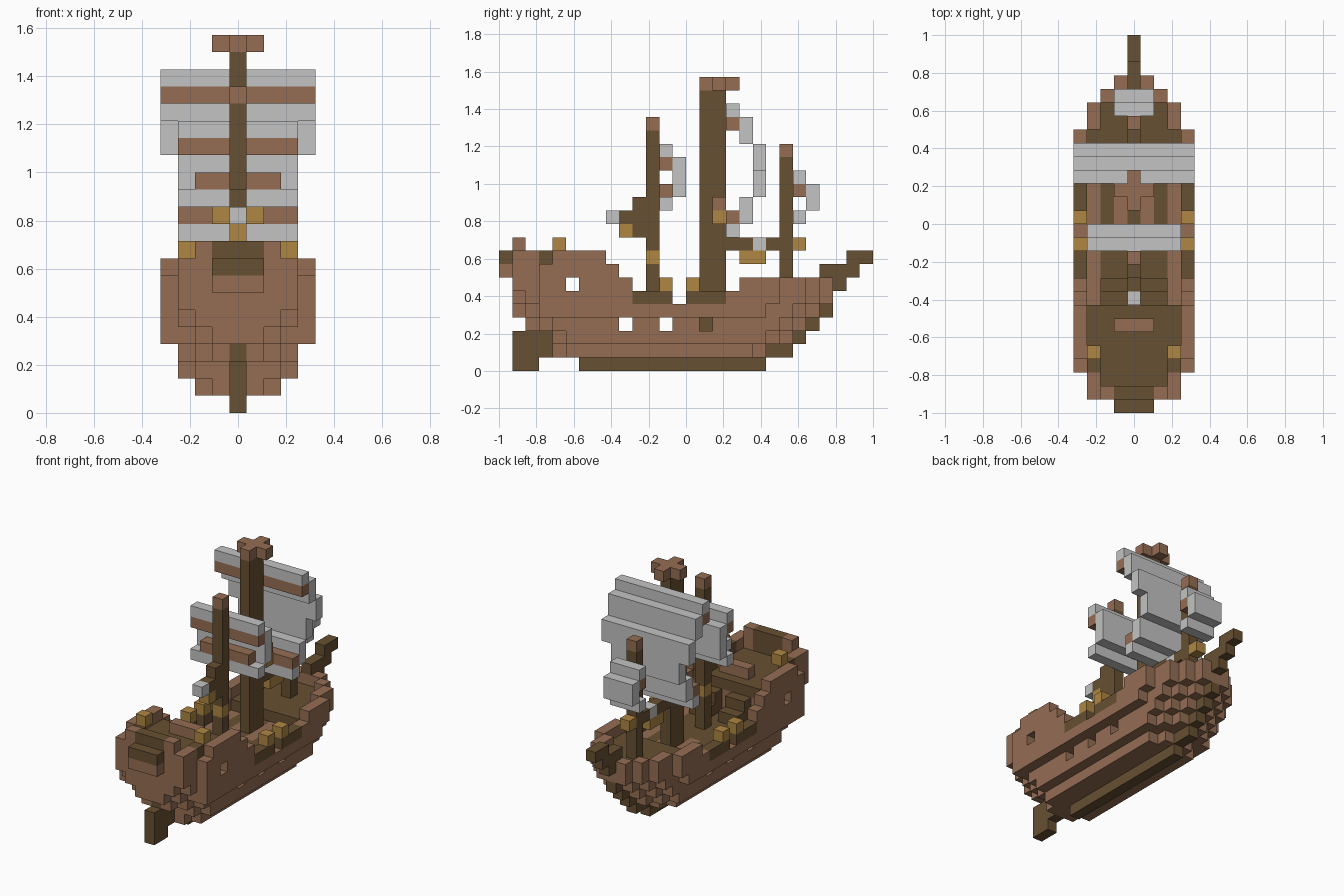
import bpy
import bmesh

if "Cube" in bpy.data.objects:
    bpy.data.objects.remove(bpy.data.objects["Cube"])

U = 2 / 28  # edge of one block


def make_material(name, rgb):
    mat = bpy.data.materials.new(name)
    mat.use_nodes = True
    colour = (*rgb, 1)
    mat.diffuse_color = colour
    bsdf = mat.node_tree.nodes["Principled BSDF"]
    bsdf.inputs["Base Color"].default_value = colour
    bsdf.inputs["Roughness"].default_value = 0.9
    return mat


WOOD, DARK, GOLD, CLOTH = range(4)
MATERIALS = [
    make_material("wood", (0.30, 0.155, 0.088)),
    make_material("dark_wood", (0.136, 0.080, 0.032)),
    make_material("brass", (0.43, 0.24, 0.055)),
    make_material("sail_cloth", (0.54, 0.55, 0.54)),
]

# The six directions of a block, each with two in-plane axes
SIDES = [(axis, sign) for axis in range(3) for sign in (-1, 1)]


def build(name, cells):
    """Skin a set of coloured blocks with their outer faces only."""
    bm = bmesh.new()
    cache = {}

    def vert(key):
        if key not in cache:
            i, j, k = key
            cache[key] = bm.verts.new(((i - 0.5) * U, j * U - 1, k * U))
        return cache[key]

    for cell, colour in cells.items():
        for axis, sign in SIDES:
            other = list(cell)
            other[axis] += sign
            if tuple(other) in cells:
                continue
            a, b = (axis + 1) % 3, (axis + 2) % 3
            loop = []
            for da, db in ((0, 0), (1, 0), (1, 1), (0, 1)):
                p = list(cell)
                p[axis] += sign > 0
                p[a] += da
                p[b] += db
                loop.append(vert(tuple(p)))
            face = bm.faces.new(loop if sign > 0 else loop[::-1])
            face.material_index = colour
    mesh = bpy.data.meshes.new(name)
    bm.to_mesh(mesh)
    bm.free()
    for mat in MATERIALS:
        mesh.materials.append(mat)
    obj = bpy.data.objects.new(name, mesh)
    bpy.context.collection.objects.link(obj)
    return obj


def fill(cells, half, js, ks, colour, start=0):
    """Mirrored box of blocks: start <= |i| <= half, inclusive j and k ranges."""
    for i in range(-half, half + 1):
        if abs(i) >= start:
            for j in range(js[0], js[1] + 1):
                for k in range(ks[0], ks[1] + 1):
                    cells[i, j, k] = colour


# Hull outline: beam, stern start and bow end of every layer
BEAM = [0, 2, 3, 3, 4, 4, 4, 4, 4]
STERN = [6, 3, 3, 2, 1, 1, 1, 0, 0]
BOW = [19, 20, 22, 23, 24, 24, 24, 24, 24]
STERN_TAPER = [[0], [0, 1], [0, 2], [1, 2, 3], [1, 2], [2, 3], [3, 3],
               [1, 3, 3], [1, 3, 3]]
BOW_TAPER = [0, 1, 2, 3, 3]


def width(j, k):
    if not STERN[k] <= j <= BOW[k]:
        return -1
    w = BEAM[k]
    s = j - STERN[k]
    if s < len(STERN_TAPER[k]):
        w = min(w, STERN_TAPER[k][s])
    d = BOW[k] - j + (k > 4)
    if k and d < len(BOW_TAPER):
        w = min(w, BOW_TAPER[d])
    return w


def rail_top(j):
    for limit, top in ((7, 8), (8, 7), (9, 6), (16, 4), (17, 5)):
        if j <= limit:
            return top
    return 6


# Hull shell with decks
hull = {}
for k in range(9):
    for j in range(28):
        w = width(j, k)
        if w < 0 or k > rail_top(j):
            continue
        for i in range(-w, w + 1):
            inside = abs(i) < w and abs(i) <= min(width(j - 1, k), width(j + 1, k))
            colour = WOOD
            if k == 0 or (k < 5 and j == BOW[k]) or (k < 4 and j == STERN[k] and i == 0):
                colour = DARK
            elif inside and k > 2:
                deck = k == 4 or (k == 7 and j <= 7) or (k == 5 and j >= 18)
                if not deck:
                    continue
                hatch = k == 4 and (abs(i) == 3 or (abs(i) == 1 and 14 <= j <= 17))
                colour = WOOD if hatch else DARK
            hull[i, j, k] = colour

# Gun ports and cabin windows
for i, j, k in ((3, 9, 3), (3, 12, 3), (3, 15, 3), (4, 5, 6), (4, 3, 8)):
    for side in (-i, i):
        hull.pop((side, j, k), None)

fill(hull, 3, (7, 7), (5, 6), WOOD)            # cabin wall
fill(hull, 1, (6, 6), (8, 8), WOOD)            # poop rail
fill(hull, 1, (0, 0), (8, 8), DARK)            # stern rail
fill(hull, 1, (1, 1), (8, 9), DARK)
fill(hull, 2, (1, 1), (8, 9), WOOD, start=2)   # stern posts
fill(hull, 3, (3, 3), (8, 8), DARK, start=3)
fill(hull, 2, (8, 8), (5, 6), DARK, start=1)   # stairs
fill(hull, 2, (9, 9), (5, 5), DARK, start=1)
build("hull", hull)

# Rudder and stem
rudder = {}
fill(rudder, 0, (1, 2), (0, 2), DARK)
build("rudder", rudder)
stem = {}
fill(stem, 0, (21, 21), (1, 1), DARK)
build("stem", stem)

# Bowsprit
bowsprit = {}
fill(bowsprit, 0, (25, 25), (6, 6), DARK)
fill(bowsprit, 0, (24, 26), (7, 7), DARK)
fill(bowsprit, 0, (26, 27), (8, 8), DARK)
build("bowsprit", bowsprit)

# Side rails and brass fittings
rails, brass = {}, {}
fill(rails, 4, (10, 12), (5, 5), DARK, start=4)
fill(rails, 4, (14, 16), (5, 5), DARK, start=4)
build("side_rails", rails)
for j in (12, 14):
    fill(brass, 4, (j, j), (6, 6), GOLD, start=4)
fill(brass, 3, (4, 4), (9, 9), GOLD, start=3)  # stern lanterns
build("brass_fittings", brass)

# Main mast with crosstree
main = {}
fill(main, 0, (15, 16), (3, 20), DARK)
fill(main, 0, (15, 17), (21, 21), WOOD)
fill(main, 1, (16, 16), (21, 21), WOOD)
fill(main, 1, (16, 16), (11, 11), GOLD, start=1)
fill(main, 1, (16, 16), (12, 12), WOOD, start=1)
build("main_mast", main)

# Mizzen mast with gaff
mizzen = {}
fill(mizzen, 0, (11, 11), (5, 17), DARK)
fill(mizzen, 0, (11, 11), (18, 18), WOOD)
fill(mizzen, 0, (11, 11), (8, 8), GOLD)
fill(mizzen, 0, (10, 10), (10, 12), DARK)
fill(mizzen, 0, (9, 9), (11, 11), DARK)
fill(mizzen, 0, (9, 9), (10, 10), GOLD)
fill(mizzen, 0, (8, 8), (11, 11), CLOTH)
build("mizzen_mast", mizzen)

# Fore mast with boom
fore = {}
fill(fore, 0, (21, 21), (6, 15), DARK)
fill(fore, 0, (21, 21), (16, 16), WOOD)
fill(fore, 0, (17, 20), (9, 9), DARK)
fill(fore, 0, (19, 19), (9, 9), CLOTH)
fill(fore, 0, (18, 19), (8, 8), GOLD)
fill(fore, 0, (22, 22), (9, 9), GOLD)
build("fore_mast", fore)


def sail(name, *rows):
    """Rows of half width, j, bottom k, top k, colour."""
    cells = {}
    for half, j, low, high, colour in rows:
        fill(cells, half, (j, j), (low, high), colour)
    build(name, cells)


sail("main_sail", (4, 17, 19, 19, CLOTH), (4, 17, 18, 18, WOOD),
     (4, 18, 17, 18, CLOTH), (4, 19, 15, 16, CLOTH), (3, 19, 13, 14, CLOTH),
     (3, 18, 11, 12, CLOTH), (3, 17, 11, 11, WOOD), (3, 17, 10, 10, CLOTH))
sail("mizzen_sail", (3, 12, 16, 16, CLOTH), (3, 12, 15, 15, WOOD),
     (3, 13, 13, 15, CLOTH), (2, 12, 13, 13, WOOD), (3, 12, 12, 12, CLOTH))
sail("fore_sail", (1, 22, 14, 14, CLOTH), (1, 22, 13, 13, WOOD),
     (1, 23, 12, 13, CLOTH), (1, 22, 11, 11, CLOTH))
